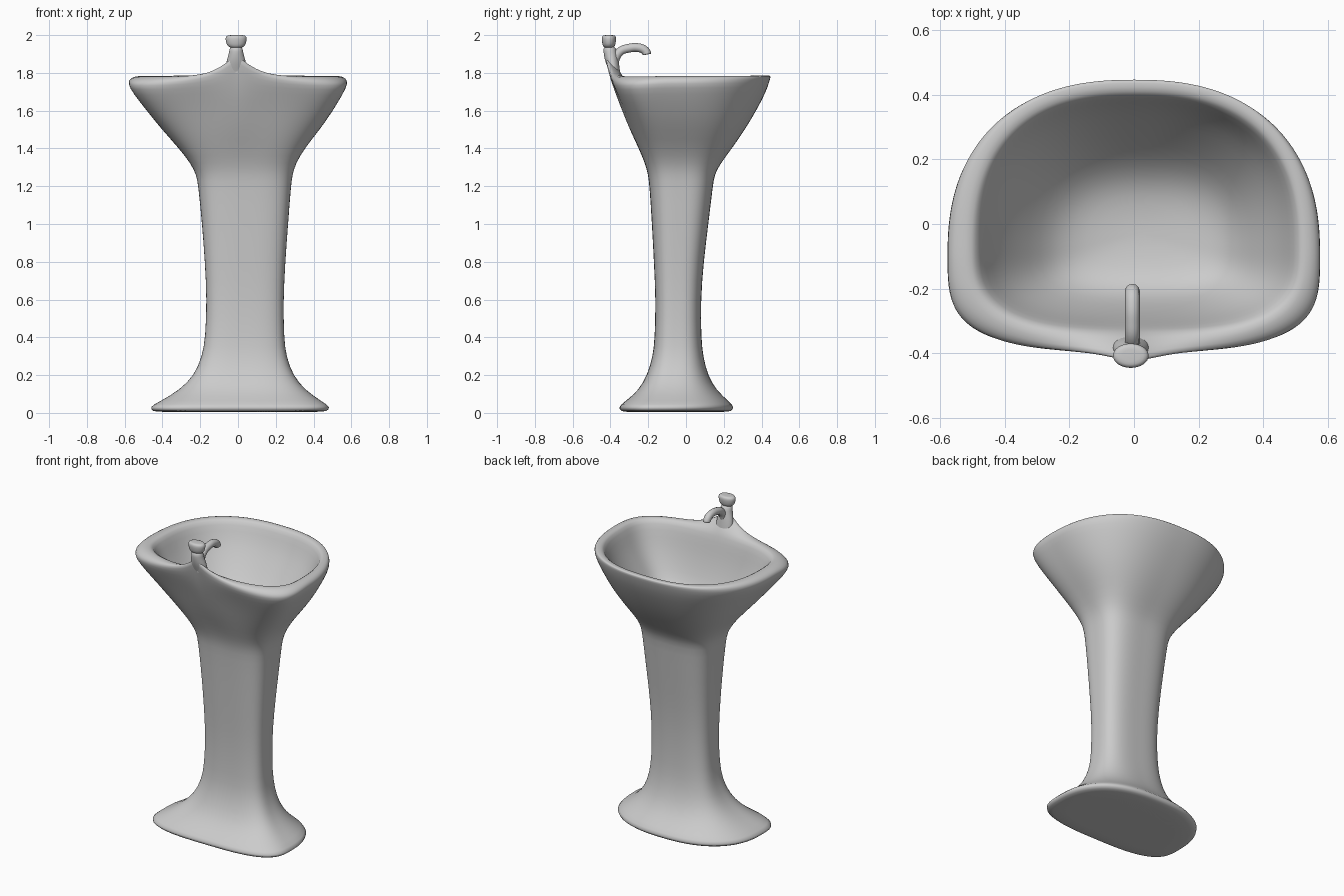
import bpy, bmesh, math

if "Cube" in bpy.data.objects:
    bpy.data.objects.remove(bpy.data.objects["Cube"])

def loft(name, rows, seg=48, shape=None):
    """Skin D-shaped rings: (z, x0, x1, y0, y1, widest-point fraction, front exp, back exp).
    shape(row index, x, y, z, cos, sin) may nudge each point."""
    bm = bmesh.new()
    rings = []
    for ri, (z, x0, x1, y0, y1, k, nf, nb) in enumerate(rows):
        cx, rx, cy = (x0 + x1) / 2, (x1 - x0) / 2, y0 + k * (y1 - y0)
        ring = []
        for i in range(seg):
            a = 2 * math.pi * i / seg
            c, s = math.cos(a), math.sin(a)
            n, ry = (nb, y1 - cy) if s >= 0 else (nf, cy - y0)
            r = (abs(c / rx) ** n + abs(s / ry) ** n) ** (-1 / n)
            p = (cx + r * c, cy + r * s, z)
            if shape:
                p = shape(ri, *p, c, s)
            ring.append(bm.verts.new(p))
        rings.append(ring)
    for a, b in zip(rings, rings[1:]):
        for i in range(seg):
            j = (i + 1) % seg
            bm.faces.new((a[i], a[j], b[j], b[i]))
    bm.faces.new(rings[0][::-1])
    bm.faces.new(rings[-1])
    bmesh.ops.recalc_face_normals(bm, faces=bm.faces[:])
    for f in bm.faces:
        f.smooth = True
    me = bpy.data.meshes.new(name)
    bm.to_mesh(me)
    bm.free()
    ob = bpy.data.objects.new(name, me)
    bpy.context.collection.objects.link(ob)
    m = ob.modifiers.new("smooth", 'SUBSURF')
    m.levels = m.render_levels = 1
    return ob

# Pedestal, outer bowl, rim and basin as one continuous skin
outer = [
    (0.004, -.42, .44, -.32, .21), (.008, -.45, .468, -.343, .238), (.03, -.472, .494, -.361, .258),
    (.06, -.415, .445, -.323, .228), (.12, -.31, .355, -.25, .16), (.2, -.23, .29, -.205, .115),
    (.3, -.19, .255, -.175, .09), (.4, -.172, .243, -.165, .08), (.6, -.165, .24, -.16, .078),
    (.8, -.175, .25, -.17, .093), (1.0, -.19, .265, -.18, .118), (1.2, -.21, .28, -.193, .142),
    (1.26, -.22, .288, -.2, .15), (1.32, -.25, .305, -.216, .182), (1.4, -.312, .352, -.25, .243),
    (1.5, -.403, .433, -.288, .312), (1.6, -.483, .503, -.325, .372), (1.7, -.557, .558, -.366, .424),
    (1.757, -.585, .583, -.393, .442), (1.783, -.57, .57, -.398, .45)]
rim_and_basin = [
    (1.787, -.545, .55, -.385, .44), (1.786, -.50, .515, -.345, .408), (1.765, -.48, .497, -.325, .392),
    (1.68, -.445, .465, -.305, .36), (1.6, -.40, .425, -.285, .31), (1.5, -.325, .36, -.25, .24),
    (1.43, -.26, .31, -.215, .18), (1.39, -.19, .24, -.17, .12), (1.375, -.1, .15, -.1, .06),
    (1.37, -.03, .07, -.05, .0)]
top = len(outer) - 1
front_exp = {top - 5: 3.3, top - 4: 3.5, top - 3: 3.9, top - 2: 4.0, top - 1: 3.5, top: 3.1}
rows = []
for i, r in enumerate(outer):
    z = r[0]
    t = z / .3 if z < .3 else 1 - min(1, max(0, (z - 1.25) / .4))   # 1 = column, 0 = D shape
    rows.append((*r, .35 + .12 * t, front_exp.get(i, 3.1 + .2 * t), 2.4 + .7 * t))
rows += [(*r, .35, 3.0, 2.5) for r in rim_and_basin]

crest = {top - 2: .12, top - 1: .5, top: 1.0, top + 1: .85, top + 2: .15}   # rise of the rim
swell = {top - 4: .6, top - 3: .8, top - 2: 1, top - 1: 1, top: 1.1, top + 1: .5}
droop = {top - 2: .012, top - 1: .022, top: .028, top + 1: .012}

def shape_rim(ri, x, y, z, c, s):
    """Front rim sweeps up and forward to the faucet; front corners roll over."""
    if s < 0:
        d = math.hypot(x + .01, .02) - .02
        z += .115 * math.exp(-d / .095) * crest.get(ri, 0)
        y -= .016 * math.exp(-(x / .14) ** 2) * swell.get(ri, 0)
        if ri in (top, top + 1):
            y -= .014 * math.exp(-(x / .08) ** 2)
    corner = abs(c) ** 2 * (.45 + (1.5 * abs(s) if s < 0 else 0))
    return x, y, z - droop.get(ri, 0) * corner

loft("pedestal_basin", rows, 120, shape_rim)

# Faucet stem growing out of the rim crest
stem = [
    (1.74, .05, -.385, -.345), (1.79, .06, -.40, -.347), (1.83, .058, -.416, -.352),
    (1.86, .052, -.427, -.356), (1.885, .044, -.433, -.36),
    (1.91, .037, -.437, -.366), (1.945, .034, -.438, -.374)]
loft("faucet_stem", [(z, -.01 - r, -.01 + r, a, b, .5, 2, 2) for z, r, a, b in stem], 24)

# Rounded tap knob
knob = [(1.93, .03, .024), (1.945, .05, .033), (1.965, .055, .037), (1.985, .058, .039),
        (1.998, .052, .034), (2.0, .03, .02)]
loft("tap_knob", [(z, -.01 - r, -.01 + r, -.408 - d, -.408 + d, .5, 2, 2) for z, r, d in knob], 24)

# Hooked spout: swept curve with a slightly narrowed tip
path = [(-.385, 1.80), (-.378, 1.86), (-.35, 1.912), (-.30, 1.931), (-.25, 1.933),
        (-.219, 1.92), (-.207, 1.902), (-.206, 1.897)]
cu = bpy.data.curves.new("spout", 'CURVE')
cu.dimensions = '3D'
cu.bevel_depth = .023
cu.bevel_resolution = 4
cu.resolution_u = 6
cu.use_fill_caps = True
sp = cu.splines.new('BEZIER')
sp.bezier_points.add(len(path) - 1)
for p, (y, z) in zip(sp.bezier_points, path):
    p.co = (-.005, y, z)
    p.handle_left_type = p.handle_right_type = 'AUTO'
sp.bezier_points[-1].radius = .8
sp.use_smooth = True
spout = bpy.data.objects.new("spout", cu)
bpy.context.collection.objects.link(spout)
